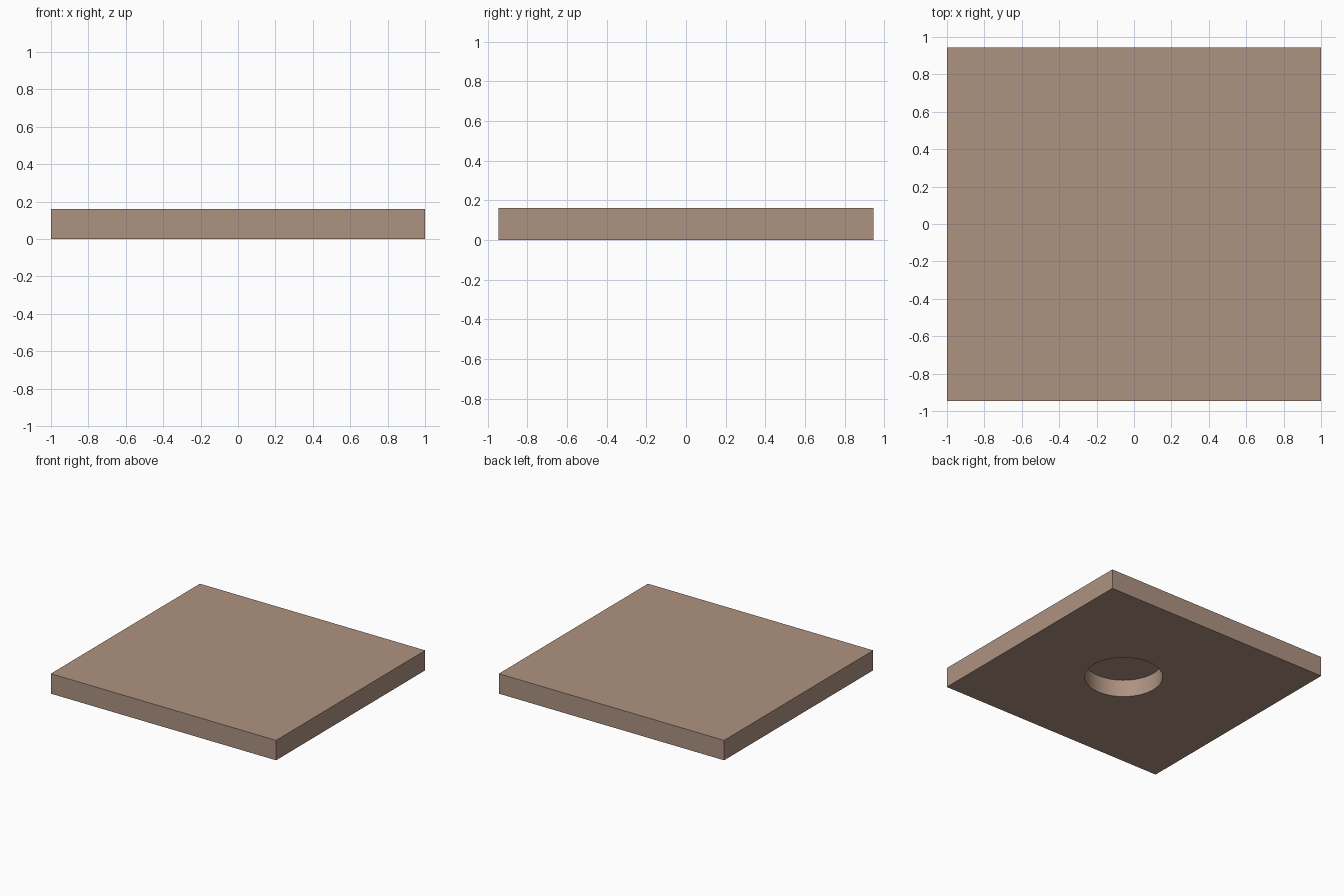
import bpy
import math

if "Cube" in bpy.data.objects:
    bpy.data.objects.remove(bpy.data.objects["Cube"])

W, D, H = 2.0, 1.89, 0.16        # slab size
R, DEPTH = 0.286, 0.138          # blind hole in the underside
HOLE_X, HOLE_Y = 0.1, 0.0

# Flat slab
bpy.ops.mesh.primitive_cube_add(size=1, location=(0, 0, H / 2))
slab = bpy.context.object
slab.name = "slab"
slab.scale = (W, D, H)
bpy.ops.object.transform_apply(location=True, rotation=False, scale=True)

# Cutter for the round recess, reaching below the slab
bpy.ops.mesh.primitive_cylinder_add(vertices=64, radius=R, depth=2 * DEPTH,
                                    location=(HOLE_X, HOLE_Y, 0))
cutter = bpy.context.object
cutter.name = "recess_cutter"
cutter.hide_render = True

# Cut the recess, then discard the cutter
bpy.ops.object.select_all(action='DESELECT')
slab.select_set(True)
bpy.context.view_layer.objects.active = slab
cut = slab.modifiers.new("recess", 'BOOLEAN')
cut.operation = 'DIFFERENCE'
cut.solver = 'EXACT'
cut.object = cutter
bpy.ops.object.modifier_apply(modifier=cut.name)
bpy.data.objects.remove(cutter)
bpy.ops.object.shade_smooth_by_angle(angle=math.radians(30))

# Warm brown colour
brown = bpy.data.materials.new("warm_brown")
brown.diffuse_color = (0.42, 0.29, 0.22, 1)
brown.use_nodes = True
brown.node_tree.nodes["Principled BSDF"].inputs["Base Color"].default_value = brown.diffuse_color
slab.data.materials.clear()
slab.data.materials.append(brown)
